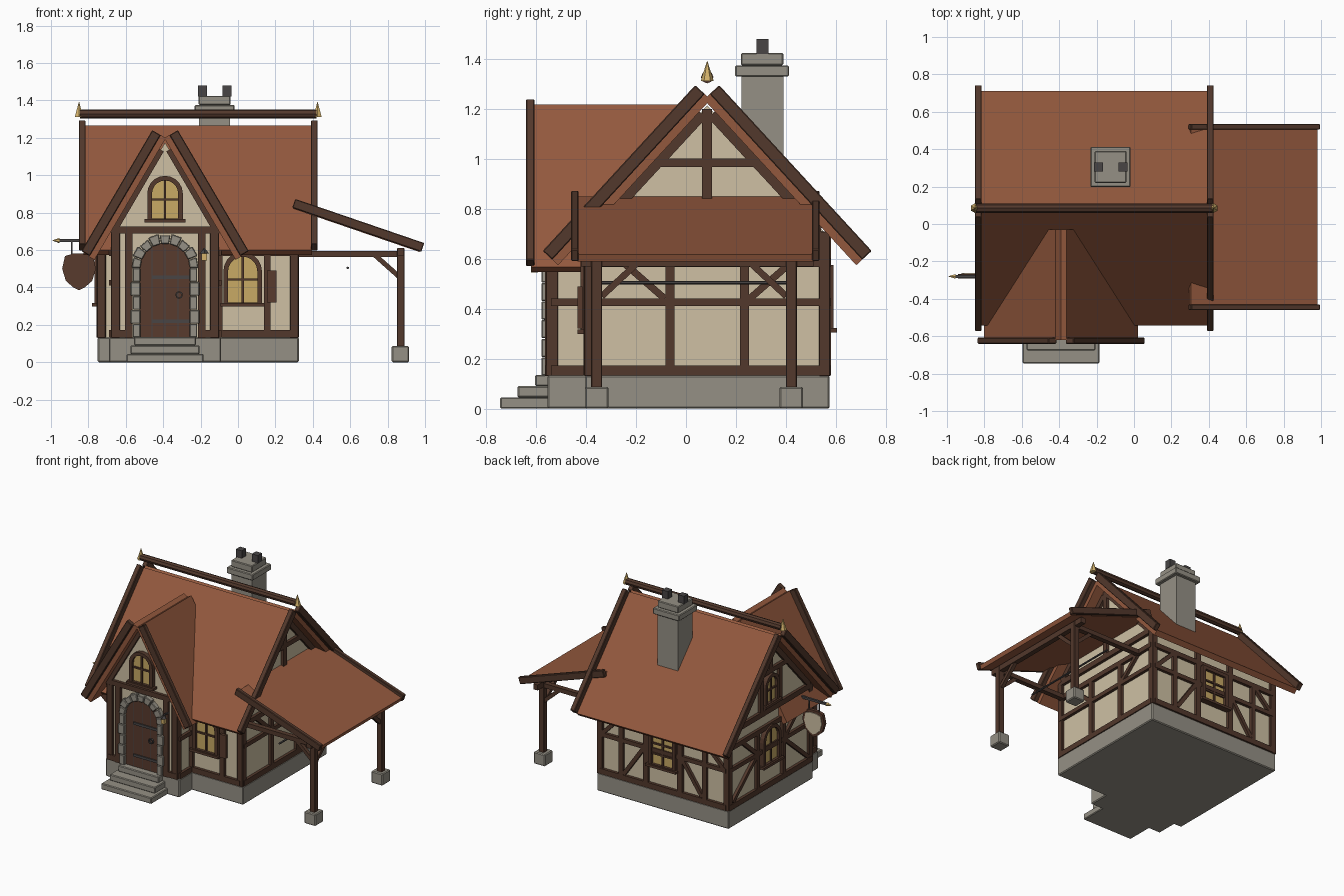
import bpy, bmesh
from math import sin, cos, pi
from mathutils import Vector as V, Matrix

if "Cube" in bpy.data.objects:
    bpy.data.objects.remove(bpy.data.objects["Cube"])

def material(name, r, g, b):
    m = bpy.data.materials.new(name)
    m.diffuse_color = (r, g, b, 1)
    m.use_nodes = True
    m.node_tree.nodes["Principled BSDF"].inputs["Base Color"].default_value = m.diffuse_color
    return m

ROOF = material("roof tile", .29, .098, .047)
PLASTER = material("plaster", .62, .53, .37)
TIMBER = material("dark timber", .085, .04, .025)
STONE = material("stone", .30, .28, .235)
GLASS = material("amber glass", .58, .40, .13)
GOLD = material("gold", .66, .45, .15)
IRON = material("iron", .065, .06, .06)
DOOR = material("door wood", .098, .043, .027)

def finish(name, bm, mat, bevel=0):
    bmesh.ops.recalc_face_normals(bm, faces=bm.faces)
    me = bpy.data.meshes.new(name)
    bm.to_mesh(me)
    bm.free()
    me.materials.append(mat)
    ob = bpy.data.objects.new(name, me)
    bpy.context.collection.objects.link(ob)
    if bevel:
        mod = ob.modifiers.new("bevel", 'BEVEL')
        mod.width, mod.segments = bevel, 1
    return ob

def beam(name, p, q, w, h, mat, side=(0, 1, 0), bevel=0):
    # box from p to q, w wide along 'side', h deep across it
    p, q = V(p), V(q)
    ax = (q - p).normalized()
    s = V(side)
    s = (s - ax * s.dot(ax)).normalized()
    t = ax.cross(s)
    m = Matrix((ax * (q - p).length, s * w, t * h)).transposed().to_4x4()
    m.translation = (p + q) / 2
    bm = bmesh.new()
    bmesh.ops.create_cube(bm, size=1, matrix=m)
    return finish(name, bm, mat, bevel)

def box(name, x0, x1, y0, y1, z0, z1, mat, bevel=0):
    ym = (y0 + y1) / 2
    return beam(name, (x0, ym, (z0 + z1) / 2), (x1, ym, (z0 + z1) / 2), y1 - y0, z1 - z0, mat, bevel=bevel)

def cone(name, r0, r1, p, q, mat, n=8):
    p, q = V(p), V(q)
    bm = bmesh.new()
    m = Matrix.Translation((p + q) / 2) @ (q - p).to_track_quat('Z', 'Y').to_matrix().to_4x4()
    bmesh.ops.create_cone(bm, cap_ends=True, segments=n, radius1=r0, radius2=r1, depth=(q - p).length, matrix=m)
    return finish(name, bm, mat)

# walls as drawing planes: origin, horizontal direction, outward normal
FRONT = (V((0, -.39, 0)), V((1, 0, 0)), V((0, -1, 0)))
BACK = (V((0, .56, 0)), V((1, 0, 0)), V((0, 1, 0)))
RIGHT = (V((.305, 0, 0)), V((0, 1, 0)), V((1, 0, 0)))
LEFT = (V((-.735, 0, 0)), V((0, 1, 0)), V((-1, 0, 0)))
BAY = (V((-.39, -.545, 0)), V((1, 0, 0)), V((0, -1, 0)))
BAY_R = (V((-.11, 0, 0)), V((0, 1, 0)), V((1, 0, 0)))
BAY_L = (V((-.67, 0, 0)), V((0, 1, 0)), V((-1, 0, 0)))
SIGN = (V((-.85, -.28, 0)), V((1, 0, 0)), V((0, 1, 0)))

def at(wall, u, z, d=0):
    return wall[0] + wall[1] * u + wall[2] * d + V((0, 0, z))

def timber(wall, u0, z0, u1, z1, w=.04, name="wall_timber"):
    return beam(name, at(wall, u0, z0), at(wall, u1, z1), .042, w, TIMBER, wall[2])

def prism(name, wall, pts, d0, d1, mat, bevel=0):
    bm = bmesh.new()
    a, b = ([bm.verts.new(at(wall, u, z, d)) for u, z in pts] for d in (d0, d1))
    bm.faces.new(a)
    bm.faces.new(b)
    for i in range(len(pts)):
        j = (i + 1) % len(pts)
        bm.faces.new((a[i], a[j], b[j], b[i]))
    return finish(name, bm, mat, bevel)

def ring(name, wall, outer, inner, d0, d1, mat):
    bm = bmesh.new()
    loops = [[bm.verts.new(at(wall, u, z, d)) for u, z in pts]
             for pts, d in ((outer, d0), (outer, d1), (inner, d1), (inner, d0))]
    for k in range(4):
        a, b = loops[k], loops[(k + 1) % 4]
        for i in range(len(outer)):
            j = (i + 1) % len(outer)
            bm.faces.new((a[i], a[j], b[j], b[i]))
    return finish(name, bm, mat)

def opening(u, z0, z1, w, arched):
    if not arched:
        return [(u - w, z0), (u + w, z0), (u + w, z1), (u - w, z1)]
    return [(u - w, z0), (u + w, z0)] + [(u + w * cos(i * pi / 10), z1 - w + w * sin(i * pi / 10)) for i in range(11)]

def window(wall, u, z0, z1, w, arched=True, rows=2):
    prism("window_glass", wall, opening(u, z0, z1, w, arched), 0, .012, GLASS)
    ring("window_frame", wall, opening(u, z0 - .015, z1 + .025, w + .025, arched),
         opening(u, z0, z1, w, arched), 0, .032, TIMBER)
    beam("window_mullion", at(wall, u, z0, .015), at(wall, u, z1, .015), .015, .012, TIMBER, wall[2])
    for i in range(1, rows):
        z = z0 + (z1 - z0) * i / rows
        beam("window_bar", at(wall, u - w, z, .015), at(wall, u + w, z, .015), .015, .012, TIMBER, wall[2])
    beam("window_sill", at(wall, u - w - .04, z0 - .012, .02), at(wall, u + w + .04, z0 - .012, .02), .05, .018, TIMBER, wall[2])

# stone base, steps and plastered walls
box("foundation", -.75, .325, -.405, .575, 0, .133, STONE, .006)
box("bay_foundation", -.69, -.09, -.555, -.3, 0, .133, STONE, .006)
for i in range(3):
    box("step", -.595 + i * .02, -.185 - i * .02, -.745 + i * .07, -.5, i * .045, i * .045 + .045, STONE, .005)
prism("house_walls", RIGHT, [(-.39, .13), (.56, .13), (.56, .70), (.085, 1.215), (-.39, .70)], 0, -1.04, PLASTER)
prism("bay_walls", BAY, [(-.28, .13), (.28, .13), (.28, .70), (0, 1.175), (-.28, .70)], 0, -.35, PLASTER)

# main roof, bay roof and their barge boards
for s in (-1, 1):
    beam("main_roof", (-.215, .085 + s * .001, 1.252), (-.215, .085 + s * .612, .588), 1.22, .04, ROOF, (1, 0, 0))
    for x in (-.833, .408):
        beam("barge_board", (x, .085 + s * .029, 1.278), (x, .085 + s * .64, .614), .036, .052, TIMBER, (1, 0, 0), .004)
    beam("bay_roof", (-.39 + s * .013, -.325, 1.209), (-.39 + s * .395, -.325, .558), .59, .04, ROOF)
    beam("bay_barge_board", (-.39 + s * .046, -.624, 1.228), (-.39 + s * .425, -.624, .582), .034, .052, TIMBER, bevel=.004)
cone("ridge_beam", .025, .025, (-.845, .085, 1.328), (.42, .085, 1.328), TIMBER)
for x in (-.85, .425):
    cone("ridge_finial", .026, .001, (x, .085, 1.312), (x, .085, 1.392), GOLD, 6)

# chimney
box("chimney_shaft", -.208, -.042, .222, .39, .85, 1.34, STONE)
box("chimney_cap", -.232, -.018, .197, .413, 1.33, 1.375, STONE, .005)
box("chimney_top", -.21, -.04, .22, .39, 1.375, 1.425, STONE, .005)
for x in (-.19, -.06):
    box("chimney_pot", x - .024, x + .024, .282, .33, 1.42, 1.48, IRON)

# frames: sill, middle rail and plate on each wall
for wall, u0, u1 in ((FRONT, -.1, .3), (BACK, -.73, .3), (LEFT, -.39, .56), (RIGHT, -.39, .56),
                     (BAY_L, -.54, -.39), (BAY_R, -.54, -.39)):
    timber(wall, u0, .153, u1, .153)
    timber(wall, u0, .585, u1, .585, .035)
    if wall is not FRONT:
        timber(wall, u0, .425, u1, .425, .03)
for x in (-.73, .3):
    for y in (-.385, .555):
        box("corner_post", x - .023, x + .023, y - .023, y + .023, .13, .71, TIMBER, .003)
for s in (-1, 1):
    x = -.39 + s * .265
    box("bay_corner_post", x - .024, x + .024, -.562, -.512, .13, .7, TIMBER, .003)
    timber(BAY, s * .195, .13, s * .195, .7)
    timber(BAY, s * .28, .153, s * .18, .153)
    timber(BAY, s * .02, 1.135, s * .28, .69, .03, "bay_rafter")
    # gable walls: posts, braces and rafters either side of the middle
    for wall in (LEFT, RIGHT):
        c = .085
        timber(wall, c + s * .15, .15, c + s * .15, .6, .036)
        timber(wall, c + s * .17, .44, c + s * .33, .58, .028, "wall_brace")
        timber(wall, c + s * .02, 1.18, c + s * .45, .715, .045, "gable_rafter")
        if wall is LEFT:
            timber(wall, c + s * .44, .18, c + s * .17, .41, .028, "wall_brace")
            timber(wall, c + s * .11, .7, c + s * .11, .99, .032)
    # back wall posts and braces
    timber(BACK, -.215 + s * .14, .15, -.215 + s * .14, .7)
    timber(BACK, -.215 + s * .34, .15, -.215 + s * .34, .6, .034)
    timber(BACK, -.215 + s * .5, .43, -.215 + s * .36, .57, .028, "wall_brace")
    timber(BACK, -.215 + s * .32, .18, -.215 + s * .16, .41, .028, "wall_brace")
for wall in (LEFT, RIGHT):
    timber(wall, -.13, .985, .30, .985, .034, "collar_beam")
    timber(wall, -.37, .70, .54, .70, .04, "tie_beam")
timber(RIGHT, .085, .7, .085, 1.2, .04, "king_post")
timber(LEFT, .085, .985, .085, 1.2, .04, "king_post")
timber(BAY, -.29, .708, .29, .708, .036, "bay_tie_beam")
timber(FRONT, .157, .15, .157, .65, .036)
timber(FRONT, -.1, .15, -.1, .65, .036)

# windows and shutter
window(FRONT, .025, .32, .565, .078)
window(BAY, 0, .768, .972, .07)
window(LEFT, .085, .32, .565, .078)
window(LEFT, .085, .76, .94, .055)
window(BACK, -.215, .325, .55, .085, False, 3)
beam("shutter", at(FRONT, .155, .405, .035), at(FRONT, .205, .405, .035), .02, .17, DOOR, FRONT[2])

# arched door with planks, straps, ring handle and stone surround
prism("door", BAY, opening(0, .133, .64, .137, True), 0, .012, DOOR)
for u in (-.07, 0, .07):
    beam("door_groove", at(BAY, u, .135, .012), at(BAY, u, .61, .012), .003, .005, IRON, BAY[2])
for z in (.22, .455):
    beam("door_strap", at(BAY, -.07, z, .015), at(BAY, .132, z, .015), .01, .018, IRON, BAY[2])
circle = lambda r: [(.075 + r * cos(i * pi / 5), .36 + r * sin(i * pi / 5)) for i in range(10)]
ring("door_handle", BAY, circle(.02), circle(.013), .012, .024, IRON)
for s in (-1, 1):
    for i in range(5):
        z, w = .133 + i * .0745, .172 + .012 * (i % 2)
        prism("door_jamb_stone", BAY, [(s * .132, z), (s * w, z), (s * w, z + .072), (s * .132, z + .072)], 0, .035, STONE, .004)
for i in range(9):
    a, b = pi * i / 9 + .015, pi * (i + 1) / 9 - .015
    r = .178 + .008 * (i % 2)
    prism("door_arch_stone", BAY, [(k * cos(t), .503 + k * sin(t)) for k, t in ((.132, a), (r, a), (r, b), (.132, b))],
          0, .035, STONE, .004)

# lantern beside the door
box("lantern_arm", -.185, -.175, -.615, -.545, .60, .61, IRON)
box("lantern_glass", -.194, -.166, -.622, -.594, .545, .583, GOLD)
cone("lantern_cap", .025, .006, (-.18, -.608, .583), (-.18, -.608, .605), IRON, 4)

# lean-to: roof, barges, posts, beams and braces
beam("lean_to_roof", (.30, .04, .835), (.975, .04, .604), .95, .03, ROOF)
for y in (-.445, .52):
    beam("lean_to_barge", (.298, y, .85), (.988, y, .614), .03, .05, TIMBER, bevel=.004)
beam("lean_to_plate", (.87, -.42, .59), (.87, .51, .59), .036, .04, TIMBER, (1, 0, 0))
for y, s in ((-.358, 1), (.422, -1)):
    box("lean_to_footing", .822, .914, y - .047, y + .047, 0, .087, STONE, .006)
    box("lean_to_post", .849, .891, y - .022, y + .022, .08, .61, TIMBER, .003)
    beam("lean_to_beam", (.30, y, .58), (.88, y, .58), .036, .032, TIMBER)
    beam("lean_to_brace", (.73, y, .575), (.865, y, .455), .026, .026, TIMBER)
    beam("lean_to_side_brace", (.87, y + s * .02, .45), (.87, y + s * .16, .58), .026, .026, TIMBER, (1, 0, 0))
cone("hanging_rail", .007, .007, (.587, -.358, .505), (.587, .422, .505), IRON, 6)

# hanging shield sign on the left wall
box("sign_arm", -.955, -.73, -.288, -.272, .643, .659, IRON)
cone("sign_arm_tip", .014, .001, (-.955, -.28, .651), (-.992, -.28, .651), GOLD, 6)
for x in (-.89, -.81):
    box("sign_chain", x - .004, x + .004, -.284, -.276, .57, .65, IRON)
def shield(k):
    half = [(.03, .582), (.075, .568), (.09, .50), (.07, .435), (.03, .40)]
    pts = half + [(0, .385)] + [(-u, z) for u, z in half[::-1]]
    return [(u * k, .49 + (z - .49) * k) for u, z in pts]
prism("sign_shield", SIGN, shield(1), -.012, .012, DOOR)
prism("sign_face", SIGN, shield(.8), .01, .017, PLASTER)
